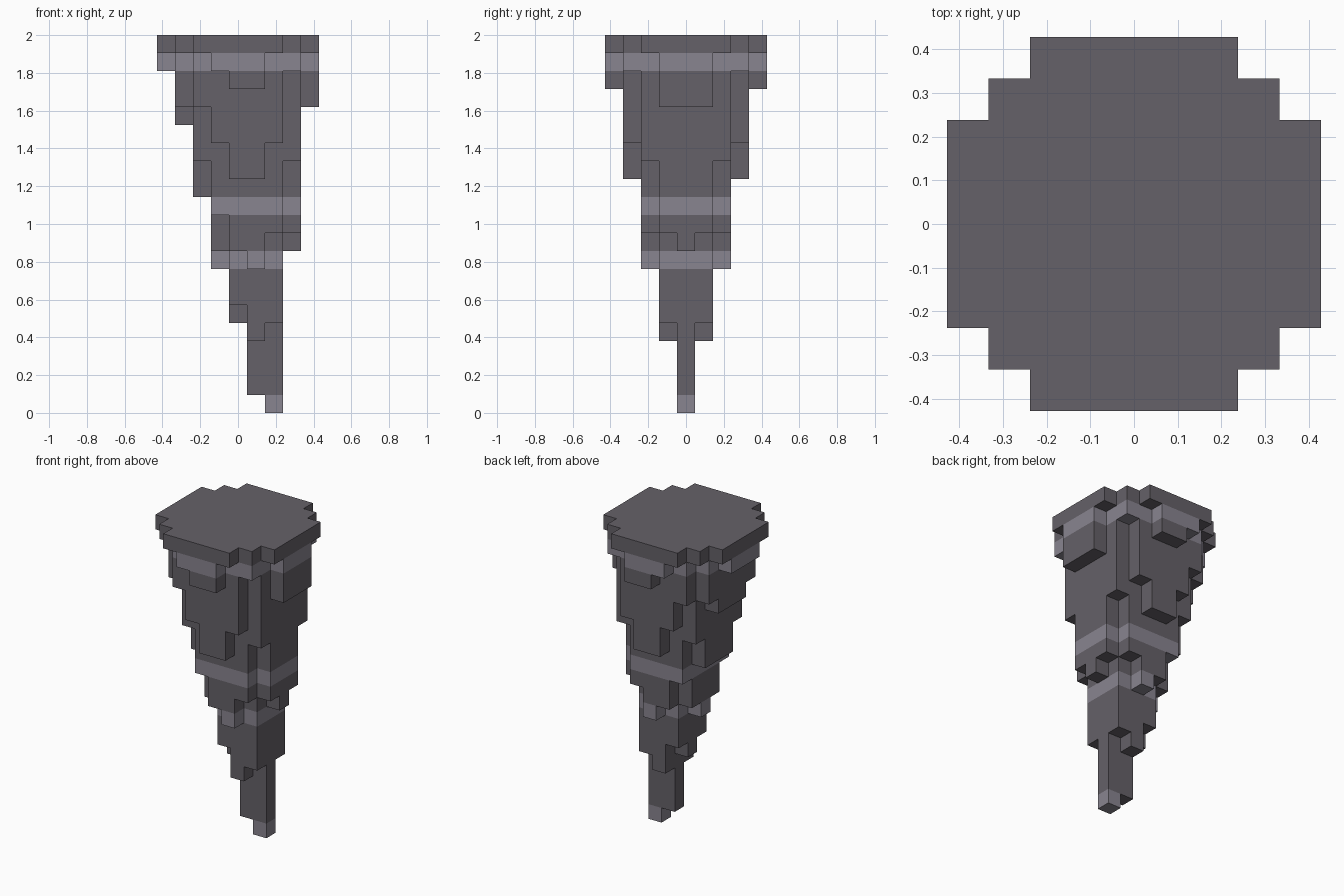
import bpy
import bmesh

if "Cube" in bpy.data.objects:
    bpy.data.objects.remove(bpy.data.objects["Cube"], do_unlink=True)

V = 2 / 21  # edge length of one block


def material(name, rgb):
    """Flat colour given as 0-255 display values, stored as linear."""
    lin = [((c / 255 + 0.055) / 1.055) ** 2.4 for c in rgb] + [1.0]
    m = bpy.data.materials.new(name)
    m.use_nodes = True
    m.diffuse_color = lin
    bsdf = m.node_tree.nodes["Principled BSDF"]
    bsdf.inputs["Base Color"].default_value = lin
    bsdf.inputs["Roughness"].default_value = 0.9
    return m


dark_stone = material("dark stone", (101, 97, 104))
light_stone = material("light stone", (137, 133, 144))

# Each layer of the hanging spike is a blocky disc: (x centre, radius) in
# blocks, from the tip upwards. The tip leans towards +x.
LAYERS = [
    (1.80, 0.50), (1.50, 0.60), (1.50, 0.75), (1.50, 0.90), (1.20, 1.15),
    (1.20, 1.46), (1.10, 1.66), (1.00, 1.86), (0.95, 2.04), (0.87, 2.26),
    (0.80, 2.46), (0.70, 2.68), (0.64, 2.86), (0.56, 3.08), (0.48, 3.27),
    (0.45, 3.43), (0.33, 3.64), (0.29, 3.86), (0.20, 4.10), (0.10, 4.28),
    (0.00, 4.50),
]
LIGHT_BANDS = {0, 8, 11, 19}

blocks = {(x, y, k)
          for k, (c, r) in enumerate(LAYERS)
          for x in range(-4, 5) for y in range(-4, 5)
          if (x - c) ** 2 + y ** 2 <= r * r}

# Skin the blocks: one quad wherever a block has no neighbour
bm = bmesh.new()
verts = {}


def corner(p):
    if p not in verts:
        verts[p] = bm.verts.new(((p[0] - 0.5) * V, (p[1] - 0.5) * V, p[2] * V))
    return verts[p]


for block in sorted(blocks):
    for axis in range(3):
        u, w = (axis + 1) % 3, (axis + 2) % 3
        for side in (0, 1):
            neighbour = list(block)
            neighbour[axis] += 2 * side - 1
            if tuple(neighbour) in blocks:
                continue
            quad = []
            for du, dw in ((0, 0), (1, 0), (1, 1), (0, 1)):
                p = list(block)
                p[axis] += side
                p[u] += du
                p[w] += dw
                quad.append(corner(tuple(p)))
            face = bm.faces.new(quad if side else quad[::-1])
            face.material_index = int(block[2] in LIGHT_BANDS)

mesh = bpy.data.meshes.new("stone_spike")
bm.to_mesh(mesh)
bm.free()
mesh.materials.append(dark_stone)
mesh.materials.append(light_stone)
spike = bpy.data.objects.new("stone_spike", mesh)
bpy.context.collection.objects.link(spike)
